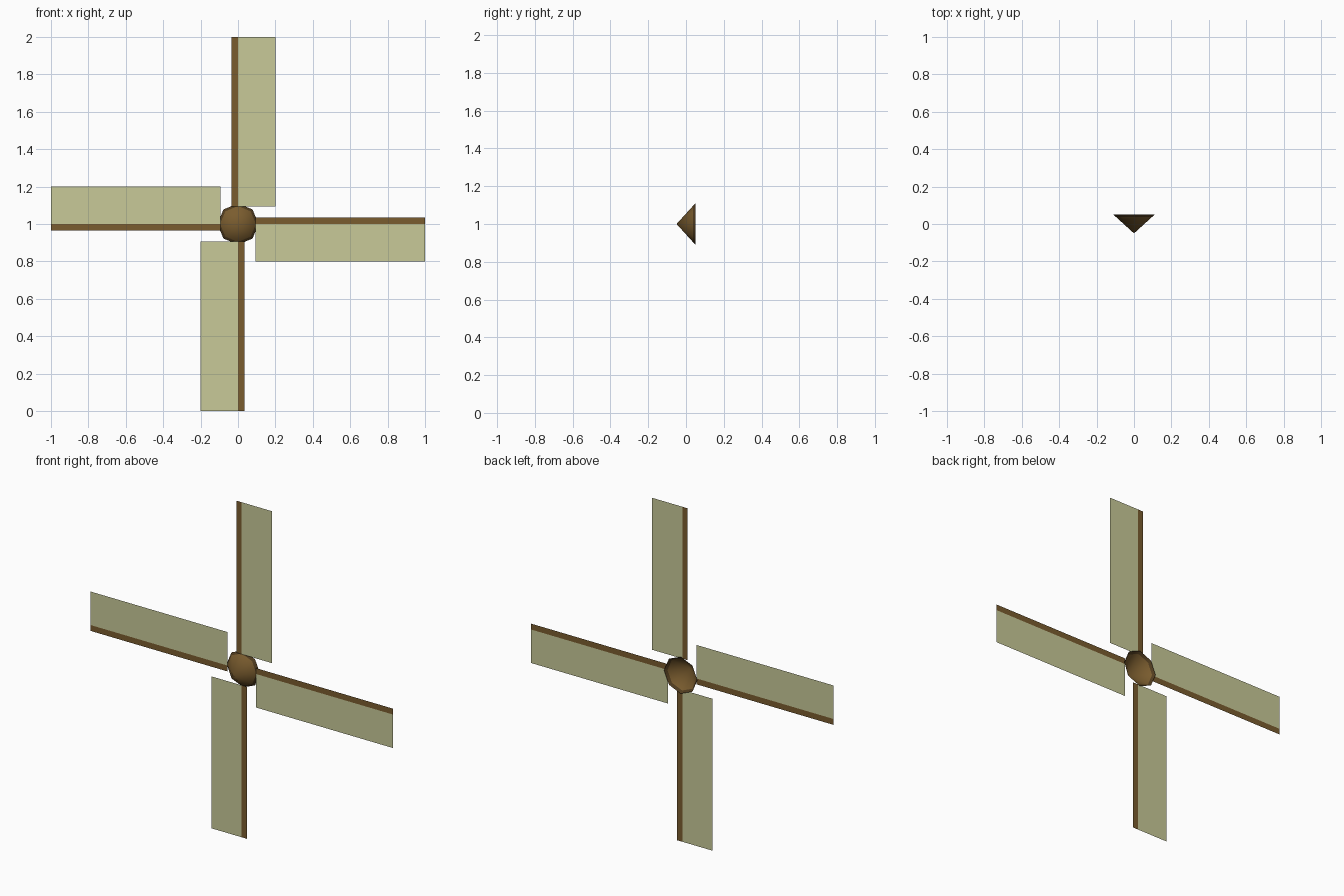
import bpy
import math

if "Cube" in bpy.data.objects:
    bpy.data.objects.remove(bpy.data.objects["Cube"])

CENTRE_Z = 1.0
SAIL_Y = 0.035


def material(name, colour):
    m = bpy.data.materials.new(name)
    m.diffuse_color = (*colour, 1)
    m.use_nodes = True
    m.node_tree.nodes["Principled BSDF"].inputs["Base Color"].default_value = m.diffuse_color
    return m


wood = material("brown wood", (0.195, 0.108, 0.028))
dark_wood = material("dark wood", (0.085, 0.047, 0.014))
canvas = material("pale canvas", (0.578, 0.591, 0.314))


def mesh_object(name, verts, faces, mats, indices):
    me = bpy.data.meshes.new(name)
    me.from_pydata(verts, [], faces)
    for m in mats:
        me.materials.append(m)
    for poly, i in zip(me.polygons, indices):
        poly.material_index = i
    ob = bpy.data.objects.new(name, me)
    bpy.context.collection.objects.link(ob)
    return ob


# Sails: one flat sheet each, wooden spar strip plus canvas, turned in quarters
def sail(name, turn):
    c, s = math.cos(turn), math.sin(turn)
    verts = []
    for r in (0.093, 1.0):
        for x in (-0.035, 0.0, 0.2):
            verts.append((x * c + r * s, SAIL_Y, CENTRE_Z - x * s + r * c))
    return mesh_object(name, verts, [(0, 1, 4, 3), (1, 2, 5, 4)],
                       [wood, canvas], [0, 1])


for i, side in enumerate(("top", "right", "bottom", "left")):
    sail("sail_" + side, i * math.pi / 2)

# Hub: open eight-sided cone pointing forward, with a darker rim
N = 8
verts = [(0, -0.05, CENTRE_Z)]
for r in (0.096, 0.11):
    for k in range(N):
        a = k * math.tau / N
        verts.append((r * math.cos(a), -0.05 + 0.1 * r / 0.11,
                      CENTRE_Z + r * math.sin(a)))
faces, indices = [], []
for k in range(N):
    a, b = 1 + k, 1 + (k + 1) % N
    faces += [(0, a, b), (a, a + N, b + N, b)]
    indices += [0, 1]
hub = mesh_object("hub", verts, faces, [wood, dark_wood], indices)
for p in hub.data.polygons:
    p.use_smooth = True
